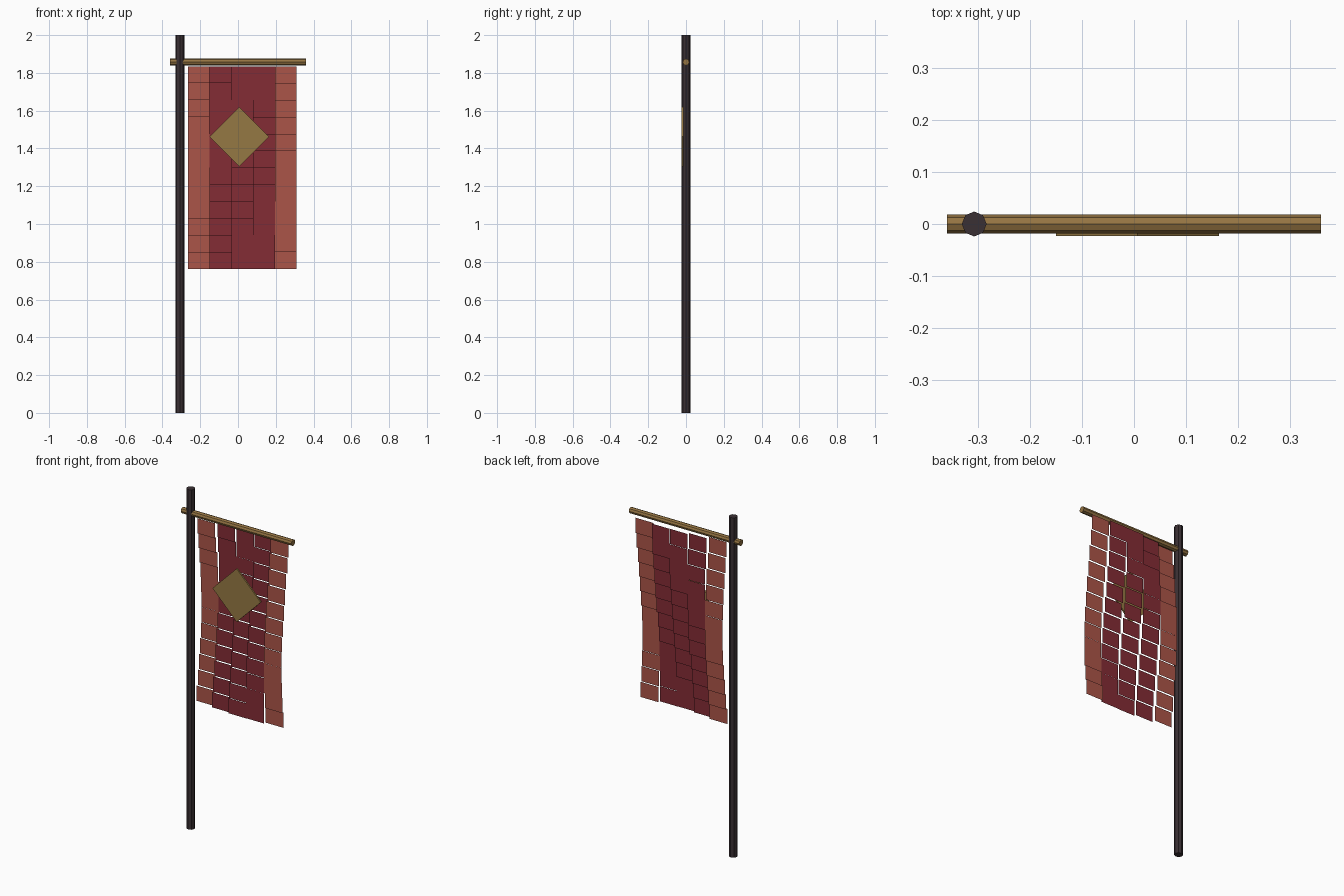
import bpy, bmesh, math

if "Cube" in bpy.data.objects:
    bpy.data.objects.remove(bpy.data.objects["Cube"])


def material(name, rgb):
    m = bpy.data.materials.new(name)
    m.diffuse_color = (*rgb, 1)
    m.use_nodes = True
    m.node_tree.nodes["Principled BSDF"].inputs["Base Color"].default_value = m.diffuse_color
    return m


dark_wood = material("dark_wood", (0.042, 0.029, 0.033))
bronze = material("bronze", (0.30, 0.175, 0.055))
gold = material("dull_gold", (0.30, 0.19, 0.056))
crimson = material("crimson", (0.23, 0.025, 0.036))
brick_red = material("brick_red", (0.41, 0.09, 0.066))


def cylinder(name, sides, radius, length, loc, rot, mat):
    bpy.ops.mesh.primitive_cylinder_add(vertices=sides, radius=radius, depth=length,
                                        location=loc, rotation=rot)
    ob = bpy.context.object
    ob.name = name
    ob.data.materials.append(mat)
    return ob


def mesh_object(name, bm, mats):
    me = bpy.data.meshes.new(name)
    bm.to_mesh(me)
    bm.free()
    for m in mats:
        me.materials.append(m)
    ob = bpy.data.objects.new(name, me)
    bpy.context.collection.objects.link(ob)
    return ob


# Upright pole and the crossbar that carries the cloth
cylinder("pole", 8, 0.024, 2.0, (-0.308, 0, 1.0), (0, 0, 0), dark_wood)
cylinder("crossbar", 8, 0.018, 0.72, (0, 0, 1.857), (0, math.pi / 2, 0), bronze)

# Rippling cloth made of separate flat patches, with lighter side columns
COLS, ROWS = 5, 12
LEFT, TOP = -0.265, 1.835
W, H = 0.115, 0.0894
bm = bmesh.new()
for c in range(COLS):
    for r in range(ROWS):
        y = 0.038 * math.sin(0.6 * c + 0.3 * r)
        x0, z1 = LEFT + c * W, TOP - r * H
        corners = ((x0, z1 - H), (x0 + W, z1 - H), (x0 + W, z1), (x0, z1))
        face = bm.faces.new([bm.verts.new((x, y, z)) for x, z in corners])
        face.material_index = 1 if c in (0, COLS - 1) else 0
mesh_object("cloth", bm, (crimson, brick_red))

# Diamond emblem plate on the front of the cloth
bm = bmesh.new()
bmesh.ops.create_cube(bm, size=1)
emblem = mesh_object("diamond_emblem", bm, (gold,))
side = 0.157 * math.sqrt(2)
emblem.scale = (side, 0.009, side)
emblem.rotation_euler = (0, math.pi / 4, 0)
emblem.location = (0.007, -0.0185, 1.462)
